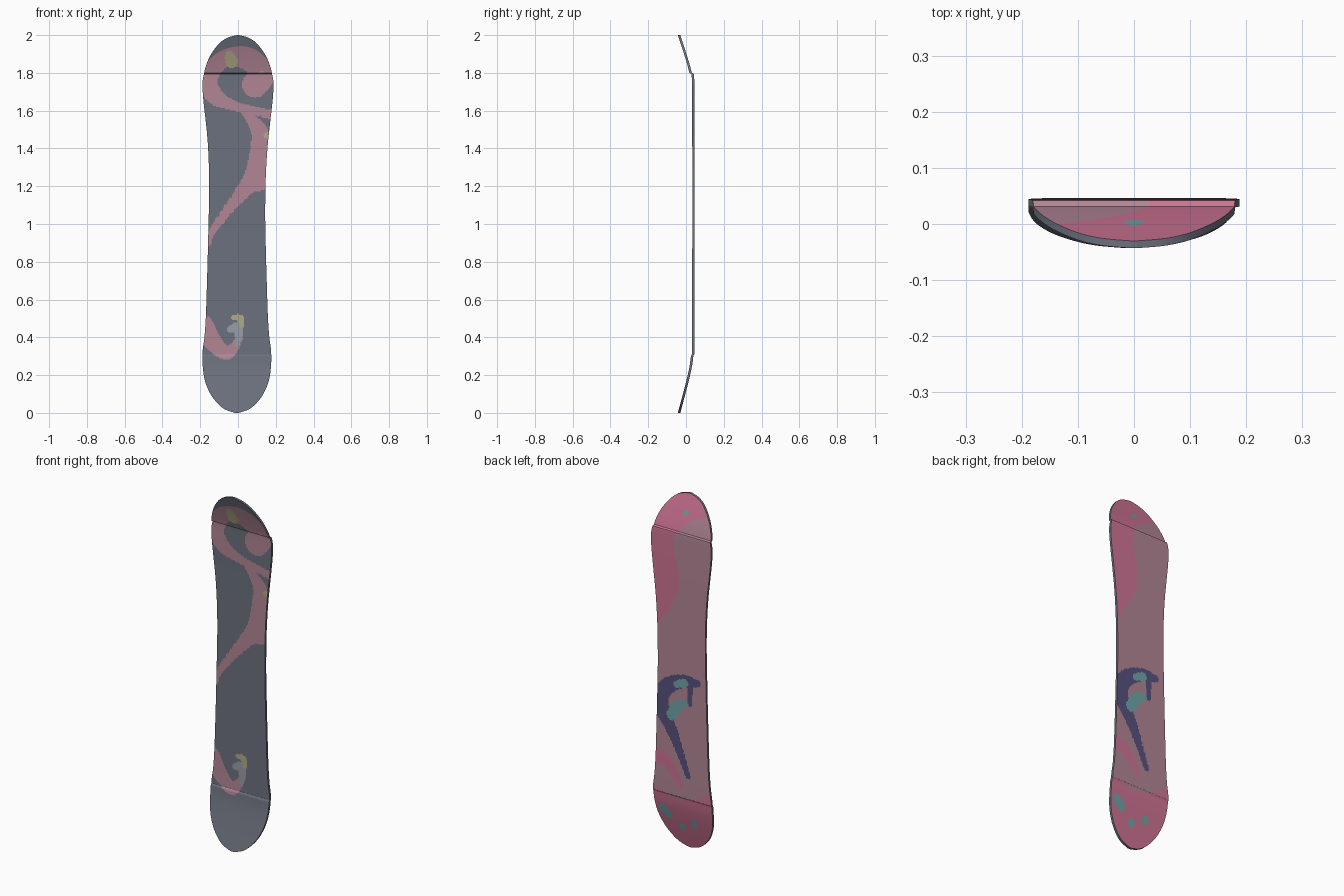
import bpy, bmesh, math

if "Cube" in bpy.data.objects:
    bpy.data.objects.remove(bpy.data.objects["Cube"])

ROWS, COLS, THICK = 400, 52, 0.013
COLOURS = {"slate": "6c717d", "mauve": "b28696", "pink": "ce7494", "navy": "58517c",
           "teal": "70a6a8", "straw": "b0aa87", "pale_grey": "989da8"}
NAMES = list(COLOURS)


def linear(code):
    rgb = [v / 255 for v in bytes.fromhex(code)]
    return [((c + 0.055) / 1.055) ** 2.4 for c in rgb] + [1]


def smooth(pts, n=8):
    """Catmull-Rom curve through points of any dimension."""
    out, last = [], len(pts) - 1
    for i in range(last):
        p = [pts[min(max(i + k, 0), last)] for k in (-1, 0, 1, 2)]
        for j in range(n):
            t = j / n
            out.append(tuple(0.5 * (2 * b + (c - a) * t + (2 * a - 5 * b + 4 * c - d) * t * t
                                    + (3 * b - a - 3 * c + d) * t ** 3)
                             for a, b, c, d in zip(*p)))
    return out + [pts[-1]]


def lookup(curve, z):
    """Value at height z on a curve of (z, value) points."""
    for (z0, v0), (z1, v1) in zip(curve, curve[1:]):
        if z <= z1:
            return v0 + (v1 - v0) * max(0, z - z0) / max(z1 - z0, 1e-6)
    return curve[-1][1]


class Stroke:
    """Painted brush stroke through (x, z, radius) points."""
    def __init__(self, colour, *pts):
        self.mat = NAMES.index(colour)
        self.dabs = smooth(pts)
        self.low = min(z - r for x, z, r in self.dabs)
        self.high = max(z + r for x, z, r in self.dabs)

    def covers(self, x, z):
        return self.low < z < self.high and any(
            (x - a) ** 2 + (z - b) ** 2 < r * r for a, b, r in self.dabs)


# board half width and bend along the height
width = smooth([(0, .01), (.018, .062), (.05, .102), (.1, .14), (.17, .169), (.25, .181), (.33, .181),
                (.42, .17), (.6, .161), (1.1, .149), (1.4, .157), (1.7, .187), (1.8, .179),
                (1.88, .153), (1.95, .105), (1.985, .058), (2, .006)])
bend = smooth([(0, -.03), (.2, .022), (.3, .039), (.4, .045), (1.66, .045), (1.8, .031), (2, -.03)])

# front artwork: curl, stem, small hook, later strokes on top
front = [
    Stroke("mauve", (.2, 1.575, .025), (0, 1.62, .025), (-.12, 1.675, .045), (-.16, 1.77, .052),
           (-.08, 1.87, .046), (.04, 1.88, .06), (.13, 1.8, .062), (.09, 1.738, .068)),
    Stroke("mauve", (.03, 1.595, .015), (.11, 1.5, .042), (.12, 1.4, .055), (.12, 1.27, .08),
           (.04, 1.19, .042), (-.13, .97, .02), (-.155, .89, .01)),
    Stroke("mauve", (-.19, .46, .06), (-.12, .36, .045), (-.05, .317, .033), (.01, .4, .018)),
    Stroke("pale_grey", (-.04, .44, .018), (0, .45, .025), (0, .36, .012)),
    Stroke("straw", (-.03, .505, .01), (.01, .5, .02), (.02, .46, .012)),
    Stroke("straw", (-.045, 1.89, .025), (-.035, 1.86, .033)),
    Stroke("straw", (.15, 1.47, .017)),
    Stroke("straw", (.125, 1.8, .012)),
]

# back artwork: swirl, fin with teal lights, spots
back = [
    Stroke("pink", (.17, .51, .05), (.1, .5, .035), (.04, .43, .025), (0, .37, .01)),
    Stroke("navy", (-.1, .98, .022), (0, .965, .037), (.1, .9, .045), (.125, .8, .05),
           (.05, .66, .035), (-.045, .44, .017)),
    Stroke("navy", (-.06, .95, .018), (-.055, .85, .014)),
    Stroke("teal", (.06, .76, .03), (.02, .82, .033), (-.03, .85, .015)),
    Stroke("teal", (.03, .94, .018), (-.02, .96, .025)),
    Stroke("teal", (.13, .21, .025), (.1, .18, .025)),
    Stroke("teal", (0, 1.9, .016)),
    Stroke("teal", (.02, .12, .022)),
    Stroke("teal", (-.06, .16, .022)),
]
pink_edge = smooth([(1.22, .16), (1.38, .06), (1.52, .01), (1.74, .045), (1.86, -.03), (1.93, -.2)])


def paint(strokes, base, x, z):
    mat = NAMES.index(base)
    for s in strokes:
        if s.covers(x, z):
            mat = s.mat
    return mat


def back_base(x, z):
    """Pink field at the top, and at the foot below a wavy line."""
    pink = (z > 1.22 and x > lookup(pink_edge, z)) or z < .29 + 2 * (x - .03) ** 2
    return "pink" if pink else "mauve"


# board: two bent grids joined by a rim
bm = bmesh.new()
F, B = [], []
for i in range(ROWS + 1):
    z = 1 - math.cos(math.pi * i / ROWS)
    w, y = lookup(width, z), lookup(bend, z)
    mid = -.006 * min(1, max(0, (1.5 - z) * 2))
    for grid, off in ((F, -THICK), (B, 0)):
        grid.append([bm.verts.new((mid + w * (2 * j / COLS - 1), y + off, z)) for j in range(COLS + 1)])
for g in (F, B):
    for i in range(ROWS):
        for j in range(COLS):
            quad = [g[i][j], g[i][j + 1], g[i + 1][j + 1], g[i + 1][j]]
            f = bm.faces.new(quad if g is F else quad[::-1])
            c = f.calc_center_median()
            if g is F:
                f.material_index = paint(front, "slate", c.x, c.z)
            else:
                f.material_index = paint(back, back_base(c.x, c.z), c.x, c.z)
rim_f = [r[0] for r in F] + F[-1][1:] + [r[-1] for r in F[-2::-1]] + F[0][-2:0:-1]
rim_b = [r[0] for r in B] + B[-1][1:] + [r[-1] for r in B[-2::-1]] + B[0][-2:0:-1]
for k in range(len(rim_f)):
    bm.faces.new([rim_f[k - 1], rim_f[k], rim_b[k], rim_b[k - 1]])

mesh = bpy.data.meshes.new("snowboard")
bm.to_mesh(mesh)
bm.free()
for name, code in COLOURS.items():
    m = bpy.data.materials.new(name)
    m.diffuse_color = linear(code)
    m.use_nodes = True
    m.node_tree.nodes["Principled BSDF"].inputs["Base Color"].default_value = m.diffuse_color
    mesh.materials.append(m)
board = bpy.data.objects.new("snowboard", mesh)
bpy.context.collection.objects.link(board)
bpy.context.view_layer.objects.active = board
board.select_set(True)
bpy.ops.object.shade_smooth_by_angle(angle=math.radians(35))
